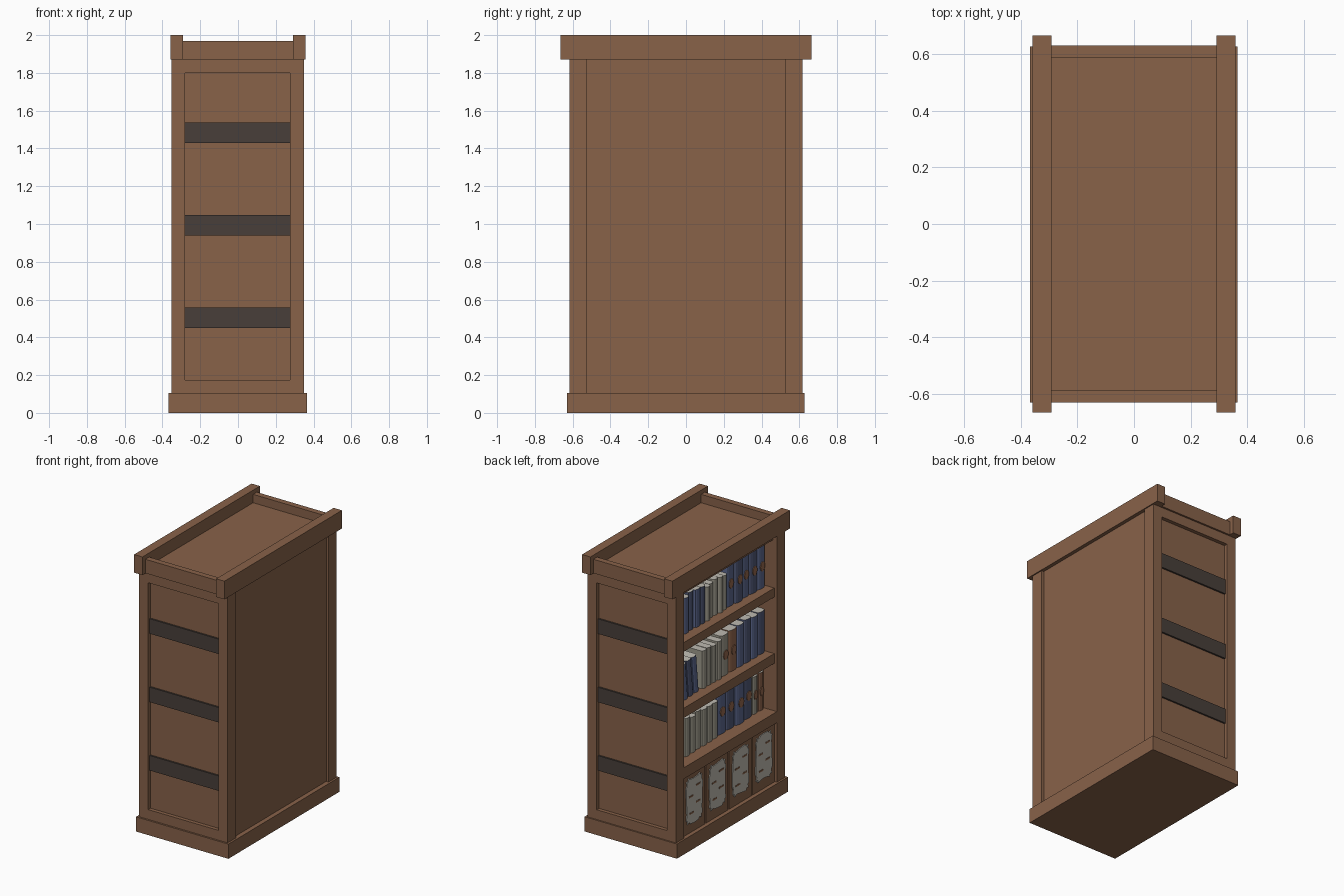
import bpy, bmesh, math, random
from mathutils import Matrix, Vector

if "Cube" in bpy.data.objects:
    bpy.data.objects.remove(bpy.data.objects["Cube"])

random.seed(4)


def mat(name, r, g, b):
    m = bpy.data.materials.new(name)
    lin = lambda c: ((c / 255 + 0.055) / 1.055) ** 2.4 if c > 10 else c / 3294
    m.diffuse_color = (lin(r), lin(g), lin(b), 1)
    m.use_nodes = True
    m.node_tree.nodes["Principled BSDF"].inputs["Base Color"].default_value = m.diffuse_color
    return m


WOOD = mat("brown_wood", 136, 98, 73)
STRAP = mat("dark_strap", 72, 63, 58)
BLUE = mat("blue_cover", 92, 104, 142)
NAVY = mat("deep_blue_cover", 80, 88, 118)
GREY = mat("stone_grey_cover", 158, 154, 140)
RUST = mat("rust_brown", 148, 104, 78)
PAPER = mat("pale_paper", 190, 186, 176)


def finish(name, bm, mats):
    bmesh.ops.recalc_face_normals(bm, faces=bm.faces)
    me = bpy.data.meshes.new(name)
    bm.to_mesh(me)
    bm.free()
    for m in mats:
        me.materials.append(m)
    ob = bpy.data.objects.new(name, me)
    bpy.context.collection.objects.link(ob)
    return ob


def box(name, x0, x1, y0, y1, z0, z1, m=WOOD):
    bm = bmesh.new()
    c = Vector(((x0 + x1) / 2, (y0 + y1) / 2, (z0 + z1) / 2))
    bmesh.ops.create_cube(bm, size=1, matrix=Matrix.Translation(c) @ Matrix.Diagonal((x1 - x0, y1 - y0, z1 - z0, 1)))
    return finish(name, bm, [m])


def prism(name, pts, offset, mats):
    """Extrude a closed outline; upward end face gets the second material."""
    bm = bmesh.new()
    f = bm.faces.new([bm.verts.new(p) for p in pts])
    ext = bmesh.ops.extrude_face_region(bm, geom=[f])["geom"]
    bmesh.ops.translate(bm, vec=offset, verts=[v for v in ext if isinstance(v, bmesh.types.BMVert)])
    bm.normal_update()
    bmesh.ops.recalc_face_normals(bm, faces=bm.faces)
    if len(mats) > 1:
        for face in bm.faces:
            face.material_index = int(face.normal.z > 0.9)
    return finish(name, bm, mats)


# Plinth and top tray
box("plinth", -0.367, 0.365, -0.63, 0.627, 0, 0.105)
box("top_panel", -0.32, 0.32, -0.6, 0.6, 1.83, 1.91)
for s, side in ((-1, "open"), (1, "rear")):
    c = 0.325 * s
    box(side + "_top_rail", c - 0.033, c + 0.033, -0.665, 0.665, 1.87, 2.0)

# Both ends: frame, recessed panel and three straps
for s, end in ((-1, "front"), (1, "back")):
    def ybox(name, x0, x1, a, b, z0, z1, m=WOOD):
        box(end + "_" + name, x0, x1, min(a * s, b * s), max(a * s, b * s), z0, z1, m)
    ybox("top_rail", -0.3, 0.3, 0.588, 0.63, 1.87, 1.97)
    ybox("panel", -0.3, 0.3, 0.525, 0.59, 0.1, 1.87)
    ybox("open_side_post", -0.353, -0.28, 0.525, 0.617, 0.1, 1.88)
    ybox("rear_side_post", 0.276, 0.35, 0.525, 0.617, 0.1, 1.88)
    ybox("frame_top", -0.28, 0.276, 0.58, 0.617, 1.8, 1.88)
    ybox("frame_bottom", -0.28, 0.276, 0.58, 0.617, 0.1, 0.175)
    for i, z in enumerate((0.45, 0.94, 1.43)):
        ybox("strap_%d" % i, -0.28, 0.276, 0.585, 0.602, z, z + 0.107, STRAP)

# Rear panel and shelves
box("rear_panel", 0.29, 0.332, -0.53, 0.53, 0.1, 1.88)
box("upper_shelf", -0.332, 0.3, -0.53, 0.53, 1.425, 1.49)
box("middle_shelf", -0.332, 0.3, -0.53, 0.53, 0.95, 1.02)
box("cupboard_top", -0.353, 0.3, -0.53, 0.53, 0.53, 0.61)

# Cupboard doors with wavy pale inlays
box("cupboard_body", -0.325, 0.3, -0.53, 0.53, 0.1, 0.54)
for i in range(4):
    y = 0.394 - i * 0.2625
    box("door_%d" % i, -0.338, -0.32, y - 0.125, y + 0.125, 0.105, 0.53)
    pts = []
    for k in range(72):
        a = k * math.tau / 72
        c, s = math.cos(a), math.sin(a)
        r = 1 + 0.05 * math.sin(11 * a + i)
        sq = lambda t: math.copysign(abs(t) ** 0.3, t)
        pts.append((-0.336, y + 0.09 * r * sq(c), 0.335 + 0.16 * r * sq(s)))
    prism("door_inlay_%d" % i, pts, (-0.008, 0, 0), [PAPER])
    for k, (dy, dz) in enumerate(((-0.04, 0.09), (0.04, 0.03), (-0.04, -0.03), (0.035, -0.09))):
        box("inlay_slot_%d_%d" % (i, k), -0.346, -0.342, y + dy - 0.025, y + dy + 0.025,
            0.33 + dz, 0.342 + dz)


def book(name, y, w, z, h, cover, emblem=False, lean=0.0, front=-0.265):
    """Rounded spine facing -x, pale page top."""
    w2 = w / 2 - 0.001
    depth = 0.24 if h < 0.29 else 0.28
    pts = [(depth, w2, 0), (depth, -w2, 0)]
    for k in range(7):
        t = -math.pi / 2 + k * math.pi / 6
        pts.append((0.016 - 0.016 * math.cos(t), w2 * math.sin(t), 0))
    ob = prism(name, pts, (0, 0, h), [cover, PAPER])
    parts = [ob]
    if emblem:
        oval = [(0.002, 0.6 * w2 * math.cos(k * math.tau / 12),
                 h * 0.5 + 0.035 * math.sin(k * math.tau / 12)) for k in range(12)]
        parts.append(prism(name + "_emblem", oval, (-0.005, 0, 0), [RUST]))
    for p in parts:
        p.location = (front, y, z)
        p.rotation_euler = (lean, 0, 0)


def row(name, z, groups):
    """Each group: start y, end y, count, height, covers, emblem, lean."""
    n = 0
    for y0, y1, count, h, covers, emblem, lean in groups:
        w = (y0 - y1) / count
        for k in range(count):
            book("%s_book_%d" % (name, n), y0 - (k + 0.5) * w, w * (0.9 if lean else 1), z,
                 h + random.uniform(-0.01, 0.01), covers[k % len(covers)], emblem, lean,
                 -0.265 + random.uniform(-0.008, 0.008))
            n += 1


# Book rows
row("upper", 1.49, [
    (0.52, 0.15, 6, 0.265, [BLUE, NAVY], False, 0),
    (0.15, -0.10, 5, 0.25, [GREY], False, 0),
    (-0.10, -0.52, 5, 0.315, [BLUE, NAVY], True, 0)])
row("middle", 1.02, [
    (0.48, 0.21, 4, 0.26, [NAVY, BLUE], False, -0.1),
    (0.19, -0.03, 4, 0.27, [GREY], False, 0),
    (-0.03, -0.21, 2, 0.30, [GREY, RUST], True, 0),
    (-0.21, -0.52, 4, 0.30, [BLUE, NAVY], False, 0)])
row("lower", 0.61, [
    (0.52, 0.0, 8, 0.265, [GREY], False, 0),
    (0.0, -0.39, 4, 0.31, [BLUE, NAVY], True, 0),
    (-0.39, -0.52, 2, 0.27, [GREY, RUST], True, 0)])
